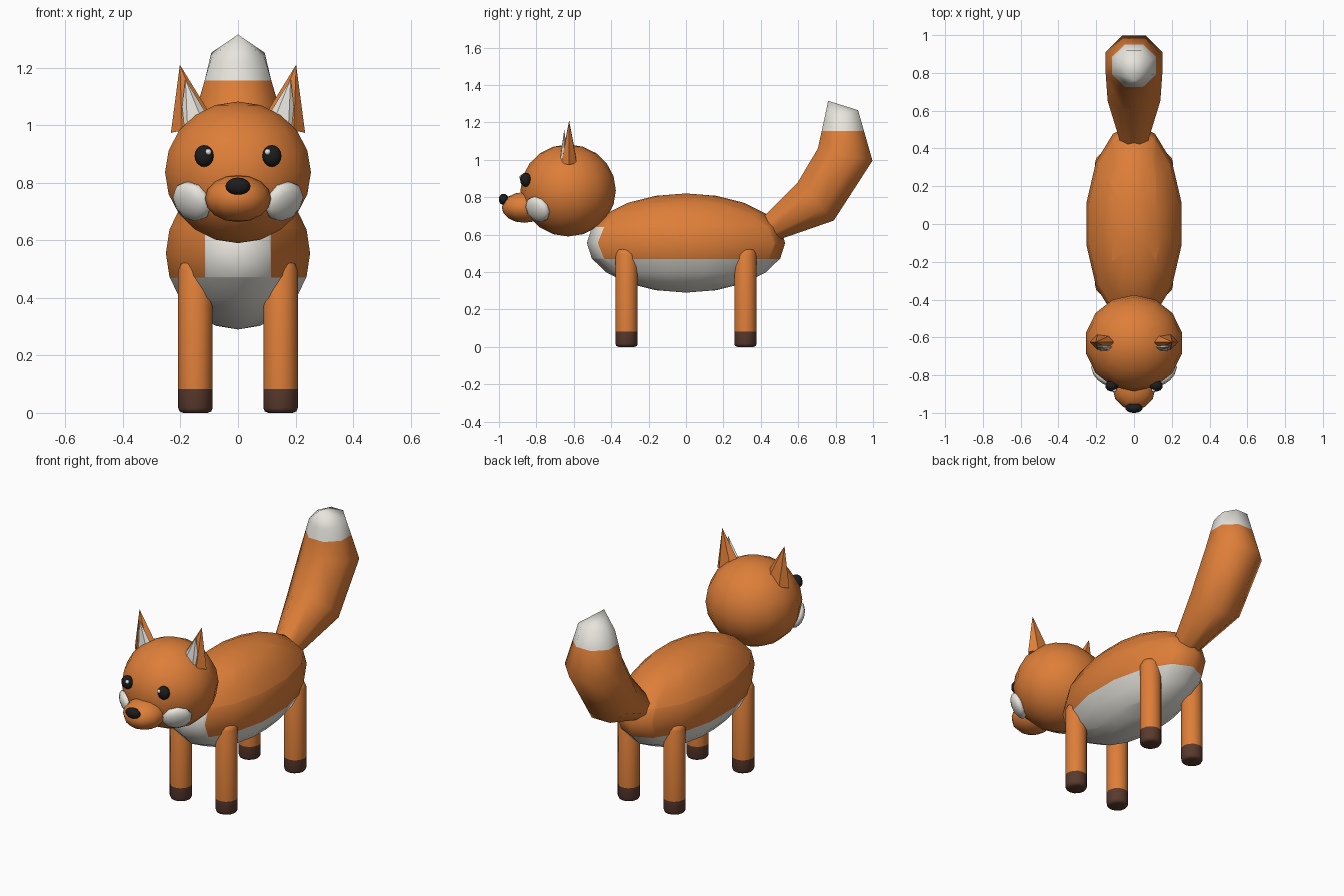
import bpy, bmesh, math
from mathutils import Matrix, Vector

cube = bpy.data.objects.get("Cube")
if cube:
    bpy.data.objects.remove(cube, do_unlink=True)


def material(name, rgb):
    m = bpy.data.materials.new(name)
    m.use_nodes = True
    m.diffuse_color = (*rgb, 1)
    m.node_tree.nodes["Principled BSDF"].inputs["Base Color"].default_value = (*rgb, 1)
    return m


ORANGE = material("orange fur", (0.73, 0.21, 0.04))
CREAM = material("cream fur", (0.80, 0.78, 0.72))
BROWN = material("dark brown paw", (0.10, 0.042, 0.026))
BLACK = material("black", (0.012, 0.012, 0.012))
WHITE = material("white glint", (0.9, 0.9, 0.9))


def finish(bm, name, mats, angle=60):
    bmesh.ops.recalc_face_normals(bm, faces=bm.faces)
    me = bpy.data.meshes.new(name)
    bm.to_mesh(me)
    bm.free()
    for m in mats:
        me.materials.append(m)
    me.shade_smooth()
    me.set_sharp_from_angle(angle=math.radians(angle))
    ob = bpy.data.objects.new(name, me)
    bpy.context.collection.objects.link(ob)
    return ob


def cut(bm, co, no):
    geom = bm.verts[:] + bm.edges[:] + bm.faces[:]
    bmesh.ops.bisect_plane(bm, geom=geom, plane_co=co, plane_no=no)


def paint(bm, rule):
    for f in bm.faces:
        f.material_index = int(rule(f.calc_center_median()))


def ball(loc, radii, segs, rings, facing=None):
    """Ellipsoid; with facing, its local z points that way."""
    bm = bmesh.new()
    bmesh.ops.create_uvsphere(bm, u_segments=segs, v_segments=rings, radius=1)
    rot = Vector(facing).to_track_quat('Z', 'Y').to_matrix().to_4x4() if facing else Matrix()
    bm.transform(Matrix.Translation(loc) @ rot @ Matrix.Diagonal((*radii, 1)))
    return bm


def ear_cone(base, apex, half_width, half_depth):
    """Flattened six-sided cone leaning sideways."""
    base, apex = Vector(base), Vector(apex)
    d = apex - base
    bm = bmesh.new()
    bmesh.ops.create_cone(bm, cap_ends=True, segments=6, radius1=1, radius2=0, depth=1)
    bm.transform(Matrix.Translation((base + apex) / 2)
                 @ Matrix.Rotation(math.atan2(d.x, d.z), 4, 'Y')
                 @ Matrix.Diagonal((half_width, half_depth, d.length, 1))
                 @ Matrix.Rotation(math.pi / 2, 4, 'Z'))
    return bm


# Body with cream belly and chest bib
BELLY, BIB_TOP, BIB_X = 0.47, 0.64, 0.115
body = ball((0, 0, 0.555), (0.257, 0.53, 0.265), 14, 10)
for z in (BELLY, BIB_TOP):
    cut(body, (0, 0, z), (0, 0, 1))
for x in (-BIB_X, BIB_X):
    cut(body, (x, 0, 0), (1, 0, 0))
paint(body, lambda c: c.z < BELLY or (abs(c.x) < BIB_X and c.y < -0.3 and c.z < BIB_TOP))
finish(body, "body", [ORANGE, CREAM])

# Head, snout and nose
finish(ball((0, -0.63, 0.836), (0.26, 0.255, 0.246), 14, 10), "head", [ORANGE])
finish(ball((0, -0.865, 0.745), (0.115, 0.12, 0.082), 12, 8), "snout", [ORANGE])
finish(ball((0, -0.975, 0.788), (0.046, 0.026, 0.03), 10, 8), "nose", [BLACK])

# Paired face parts and legs
for s, side in ((1, "left"), (-1, "right")):
    finish(ball((s * 0.118, -0.857, 0.893), (0.035, 0.03, 0.038), 10, 8),
           side + "_eye", [BLACK])
    finish(ball((s * 0.103, -0.88, 0.907), (0.011, 0.011, 0.011), 8, 6),
           side + "_eye_glint", [WHITE])
    finish(ball((s * 0.16, -0.793, 0.735), (0.082, 0.074, 0.038), 10, 8,
                (s * 0.63, -0.67, -0.4)), side + "_cheek", [CREAM])
    finish(ear_cone((s * 0.155, -0.625, 0.99), (s * 0.202, -0.625, 1.21), 0.08, 0.047),
           side + "_ear", [ORANGE], 20)
    finish(ear_cone((s * 0.15, -0.648, 1.01), (s * 0.183, -0.654, 1.16), 0.053, 0.024),
           side + "_inner_ear", [CREAM], 20)

    for y, end in ((-0.318, "front"), (0.318, "back")):
        leg = bmesh.new()
        bmesh.ops.create_cone(leg, cap_ends=True, segments=12, radius1=0.06,
                              radius2=0.06, depth=0.53)
        bmesh.ops.translate(leg, vec=(s * 0.148, y, 0.265), verts=leg.verts)
        for low, width in ((True, 0.017), (False, 0.035)):
            rim = [e for e in leg.edges
                   if all((v.co.z < 0.01) if low else (v.co.z > 0.52) for v in e.verts)]
            bmesh.ops.bevel(leg, geom=rim, offset=width, segments=2, profile=0.5,
                            affect='EDGES')
        cut(leg, (0, 0, 0.083), (0, 0, 1))
        paint(leg, lambda c: c.z < 0.083)
        finish(leg, f"{end}_{side}_leg", [ORANGE, BROWN])

# Tail: eight-sided loft through under/over pairs of (y, z), closed by a tip
SIDES, TIP_Z = 8, 1.155
sections = [((0.43, 0.55), (0.37, 0.65)), ((0.79, 0.675), (0.595, 0.875)),
            ((0.997, 0.995), (0.705, 1.06)), ((0.92, 1.265), (0.74, 1.22))]
tail = bmesh.new()
loops = []
for under, over in sections:
    under, over = Vector((0, *under)), Vector((0, *over))
    mid, up = (under + over) / 2, (over - under) / 2
    grow = 1 / math.cos(math.pi / SIDES)
    loop = []
    for i in range(SIDES):
        a = math.tau * (i + 0.5) / SIDES
        offset = up * math.sin(a) + Vector((up.length * math.cos(a), 0, 0))
        loop.append(tail.verts.new(mid + offset * grow))
    loops.append(loop)
tip = tail.verts.new((0, 0.76, 1.315))
tail.faces.new(loops[0])
for i in range(SIDES):
    j = (i + 1) % SIDES
    for a, b in zip(loops, loops[1:]):
        tail.faces.new((a[i], a[j], b[j], b[i]))
    tail.faces.new((loops[-1][i], loops[-1][j], tip))
cut(tail, (0, 0, TIP_Z), (0, 0, 1))
paint(tail, lambda c: c.z > TIP_Z)
finish(tail, "tail", [ORANGE, CREAM])
